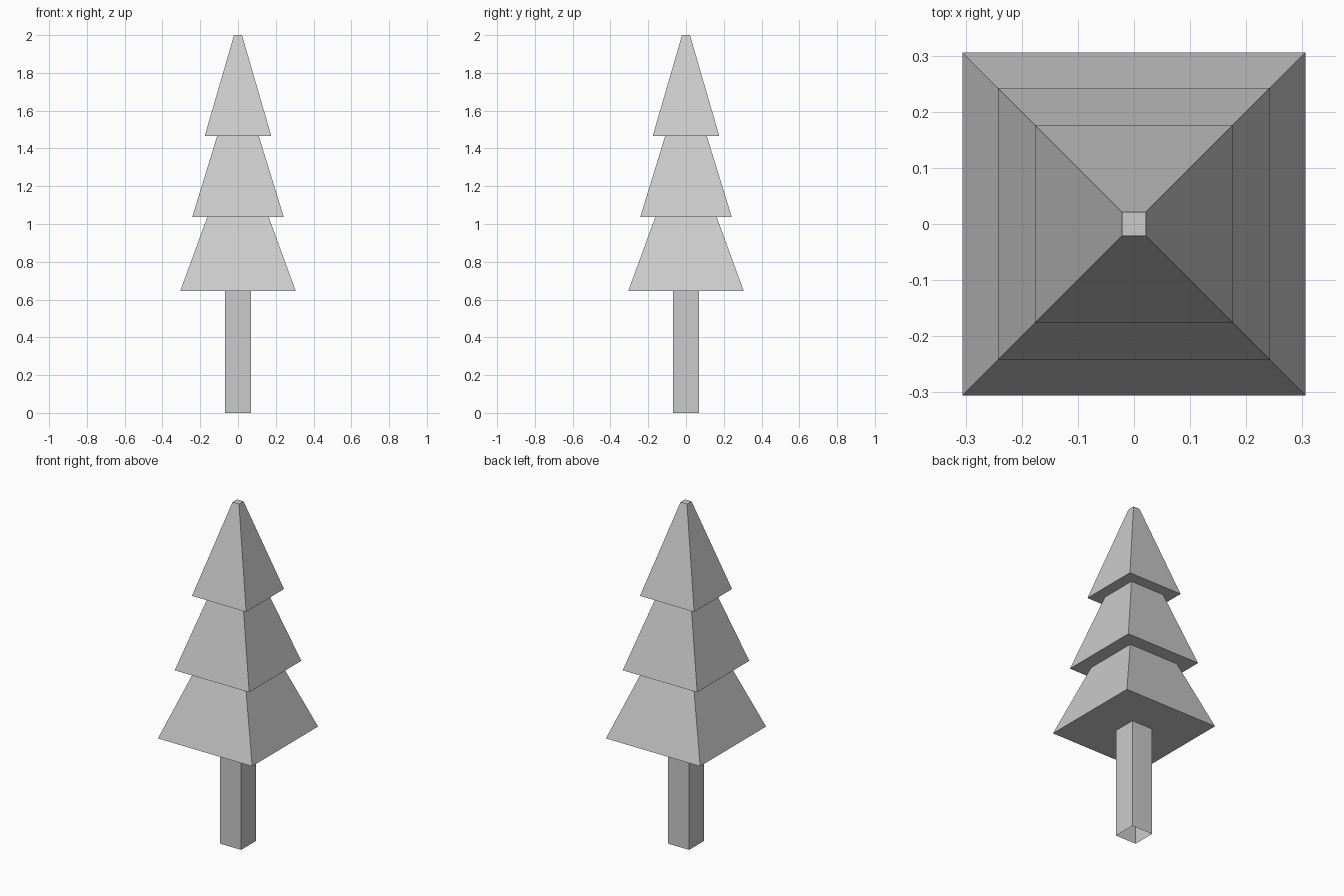
import bpy, bmesh

if "Cube" in bpy.data.objects:
    bpy.data.objects.remove(bpy.data.objects["Cube"])


def square_loft(name, profile, cap_top=False):
    """Skin square rings given as (half width, z); outward faces."""
    bm = bmesh.new()
    rings = [[bm.verts.new((sx * h, sy * h, z))
              for sx, sy in ((-1, -1), (1, -1), (1, 1), (-1, 1))]
             for h, z in profile]
    for lo, hi in zip(rings, rings[1:]):
        for i in range(4):
            j = (i + 1) % 4
            bm.faces.new((lo[i], lo[j], hi[j], hi[i]))
    if cap_top:
        bm.faces.new(rings[-1])
    mesh = bpy.data.meshes.new(name)
    bm.to_mesh(mesh)
    bm.free()
    obj = bpy.data.objects.new(name, mesh)
    bpy.context.collection.objects.link(obj)
    return obj


# Trunk: open square tube
TRUNK, Z0 = 0.068, 0.645
square_loft("trunk", [(TRUNK, 0), (TRUNK, Z0)])

# Foliage tiers: (name, bottom half width, top half width, top z)
tiers = [("lower_foliage", 0.306, 0.162, 1.038),
         ("middle_foliage", 0.242, 0.110, 1.467),
         ("upper_foliage", 0.176, 0.021, 2.0)]

# Each tier has an underside ring that meets the part below it
inner, z = TRUNK, Z0
for name, bottom, top, z_top in tiers:
    square_loft(name, [(inner, z), (bottom, z), (top, z_top)],
                cap_top=(z_top == 2.0))
    inner, z = top, z_top
